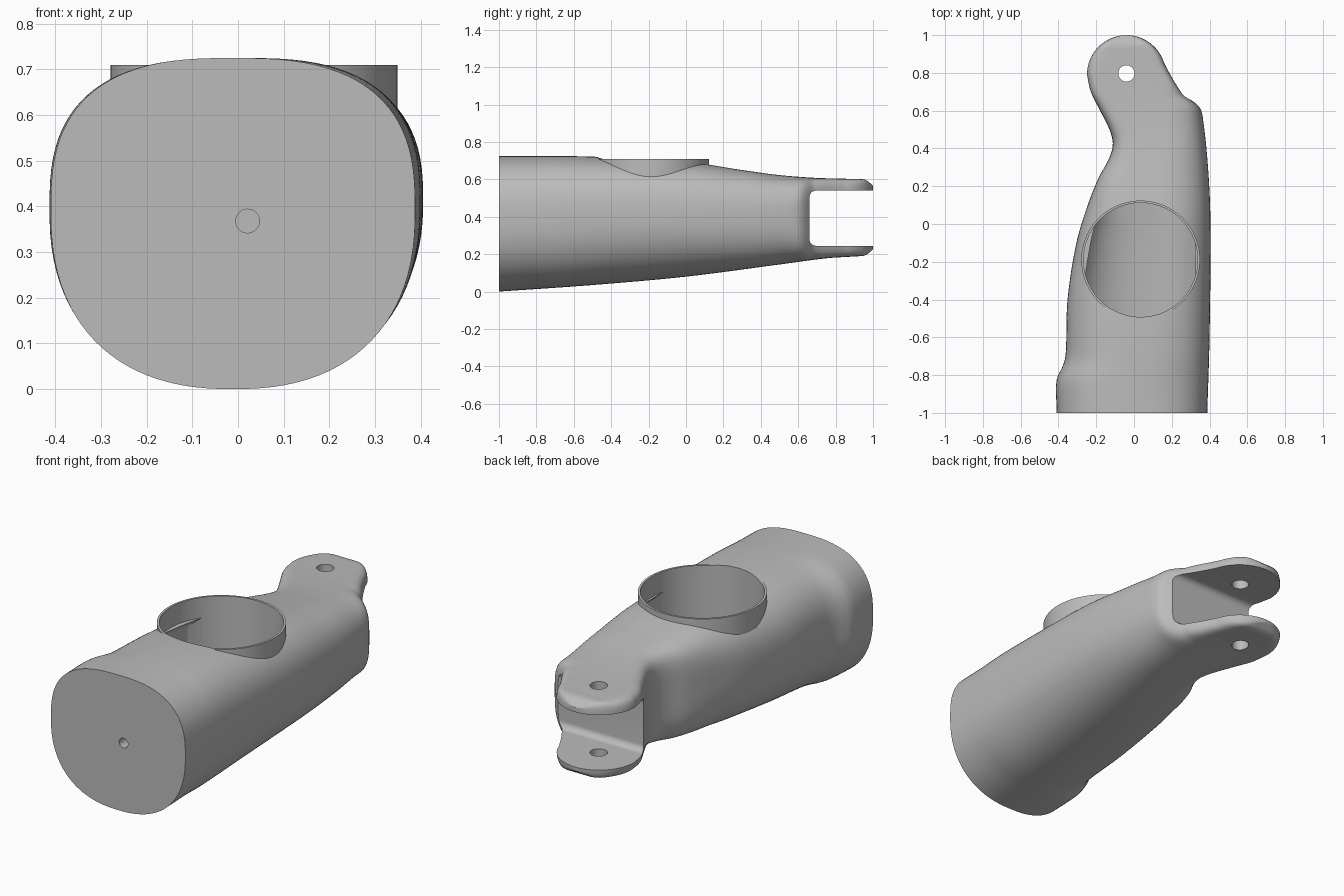
import bpy, bmesh, math
from mathutils import Matrix

if "Cube" in bpy.data.objects:
    bpy.data.objects.remove(bpy.data.objects["Cube"])

grey = bpy.data.materials.new("plain grey")
grey.diffuse_color = (0.5, 0.5, 0.5, 1)
grey.use_nodes = True
grey.node_tree.nodes["Principled BSDF"].inputs["Base Color"].default_value = grey.diffuse_color

# Body guides along y: outline left / right, top, bottom, corner squareness
LEFT = [(-1, -.41), (-.82, -.41), (-.77, -.385), (-.7, -.363), (-.4, -.352), (-.1, -.305),
        (.1, -.245), (.25, -.185), (.34, -.135), (.42, -.112), (.5, -.13), (.62, -.19),
        (.7, -.23), (.79, -.25)]
RIGHT = [(-1, .388), (-.6, .4), (0, .405), (.3, .392), (.58, .362), (.62, .345), (.655, .305),
         (.68, .268), (.75, .217), (.85, .161)]
TOP = [(-1, .725), (-.5, .722), (0, .695), (.3, .65), (.5, .623), (.7, .608), (.9, .602),
       (.96, .597), (1, .567)]
BOTTOM = [(-1, 0), (-.5, .035), (0, .08), (.5, .145), (.75, .178), (.9, .188), (.96, .195), (1, .225)]
NLEFT = [(-1, 2.7), (0, 3), (.4, 5.5), (.7, 8), (1, 8)]
NRIGHT = [(-1, 2.7), (.2, 2.7), (.55, 3), (.66, 4.5), (.75, 8), (1, 8)]


def curve(tab, y):
    """Smooth interpolation through a table of points."""
    if y <= tab[0][0]:
        return tab[0][1]
    if y >= tab[-1][0]:
        return tab[-1][1]
    i = max(k for k in range(len(tab) - 1) if tab[k][0] <= y)

    def slope(k):
        a, b = tab[max(k - 1, 0)], tab[min(k + 1, len(tab) - 1)]
        return (b[1] - a[1]) / (b[0] - a[0])
    (y0, v0), (y1, v1) = tab[i], tab[i + 1]
    h = y1 - y0
    t = (y - y0) / h
    return ((2*t**3 - 3*t*t + 1) * v0 + (t**3 - 2*t*t + t) * h * slope(i)
            + (3*t*t - 2*t**3) * v1 + (t**3 - t*t) * h * slope(i + 1))


def section(y, inset, count=96):
    r = math.sqrt(max(.21**2 - (y - .79)**2, 1e-5))
    xl = curve(LEFT, y) if y < .79 else -.04 - r
    xr = curve(RIGHT, y) if y < .85 else -.04 + r
    xl, xr = xl + inset, xr - inset
    zt, zb = curve(TOP, y) - inset, curve(BOTTOM, y) + inset
    cx, cz = (xl + xr) / 2, zb + (zt - zb) * .54
    pts = []
    for k in range(count):
        a = 2 * math.pi * (k + .5) / count
        c, s = math.cos(a), math.sin(a)
        n = curve(NRIGHT if c > 0 else NLEFT, y)
        if s < 0:
            n = max(n - .35, 2.2)
        x = cx + math.copysign(abs(c)**(2 / n), c) * (xr - xl) / 2
        z = cz + math.copysign(abs(s)**(2 / n), s) * ((zt - cz) if s > 0 else (cz - zb))
        pts.append((x, y, z))
    return pts


def finish(bm, name):
    bmesh.ops.recalc_face_normals(bm, faces=bm.faces[:])
    me = bpy.data.meshes.new(name)
    bm.to_mesh(me)
    bm.free()
    me.materials.append(grey)
    ob = bpy.data.objects.new(name, me)
    bpy.context.collection.objects.link(ob)
    return ob


def loft(name, ys, inset=0):
    bm = bmesh.new()
    rings = [[bm.verts.new(p) for p in section(y, inset)] for y in ys]
    for a, b in zip(rings, rings[1:]):
        for k in range(len(a)):
            j = (k + 1) % len(a)
            bm.faces.new((a[k], a[j], b[j], b[k]))
    bm.faces.new(rings[0])
    bm.faces.new(rings[-1])
    return finish(bm, name)


def cylinder(name, x, y, r, z0, z1, seg=72):
    bm = bmesh.new()
    bmesh.ops.create_cone(bm, cap_ends=True, segments=seg, radius1=r, radius2=r, depth=z1 - z0,
                          matrix=Matrix.Translation((x, y, (z0 + z1) / 2)))
    return finish(bm, name)


def combine(target, tool, op):
    """Apply a boolean and discard the tool."""
    m = target.modifiers.new(op, 'BOOLEAN')
    m.operation, m.object, m.solver = op, tool, 'EXACT'
    bpy.context.view_layer.objects.active = target
    bpy.ops.object.modifier_apply(modifier=m.name)
    bpy.data.objects.remove(tool, do_unlink=True)


# Lofted arm body ending in a rounded fork
ys = [-1 + 1.6 * i / 56 for i in range(56)] + [.6 + .2 * i / 16 for i in range(16)]
ys += [.8 + .2 * math.sin(math.pi / 2 * i / 18) for i in range(19)]
body = loft("arm_body", ys)

# Round collar standing on top, then its bore and the hollow under it
CX, CY = .035, -.19
combine(body, cylinder("collar", CX, CY, .314, .52, .71, 96), 'UNION')
combine(body, cylinder("collar_bore", CX, CY, .302, .6, 1, 96), 'DIFFERENCE')
pocket = cylinder("pocket", CX, CY, .302, .03, .65, 96)
combine(pocket, loft("inner_shape", [-.6 + .9 * i / 30 for i in range(31)], .025), 'INTERSECT')
combine(body, pocket, 'DIFFERENCE')

# Fork slot with rounded inner corners
bm = bmesh.new()
bmesh.ops.create_cube(bm, size=1, matrix=Matrix.Translation((0, .96, .3925))
                      @ Matrix.Diagonal((2, .6, .295, 1)))
edges = [e for e in bm.edges if all(v.co.y < .7 for v in e.verts)
         and abs(e.verts[0].co.x - e.verts[1].co.x) > 1]
bmesh.ops.bevel(bm, geom=edges, offset=.035, segments=6, profile=.5, affect='EDGES')
combine(body, finish(bm, "fork_slot"), 'DIFFERENCE')

# Hinge pin holes through both fork plates
combine(body, cylinder("pin_hole", -.04, .797, .043, -.2, 1, 40), 'DIFFERENCE')

# Small hole in the flat front end
bm = bmesh.new()
bmesh.ops.create_cone(bm, cap_ends=True, segments=32, radius1=.026, radius2=.026, depth=.4,
                      matrix=Matrix.Translation((.021, -1.05, .368)) @ Matrix.Rotation(math.pi / 2, 4, 'X'))
combine(body, finish(bm, "front_hole"), 'DIFFERENCE')

bpy.ops.object.select_all(action='DESELECT')
body.select_set(True)
bpy.context.view_layer.objects.active = body
bpy.ops.object.shade_smooth_by_angle(angle=math.radians(30))
